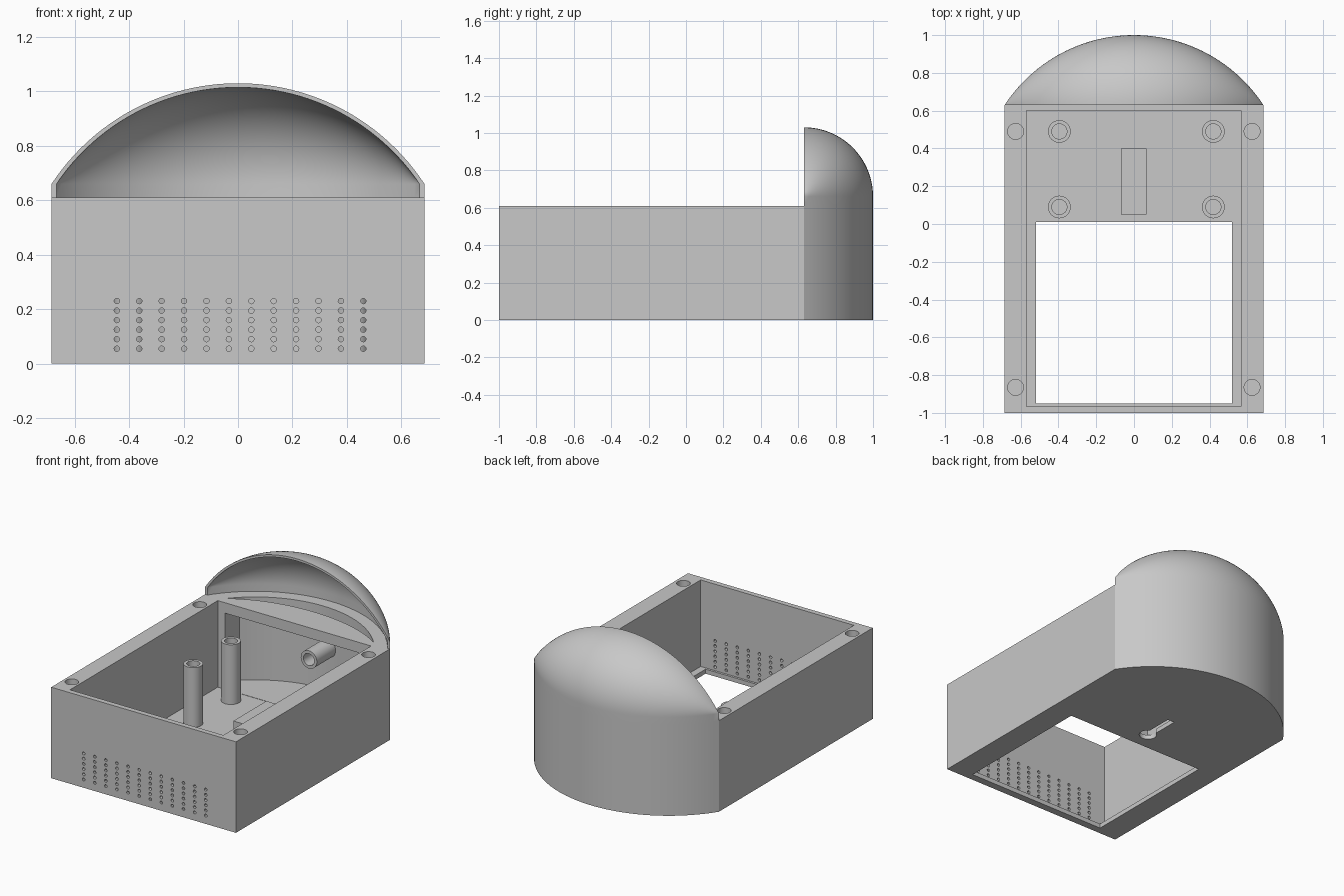
import bpy, bmesh
from math import sin, cos, pi, acos, sqrt, radians
from mathutils import Matrix

if "Cube" in bpy.data.objects:
    bpy.data.objects.remove(bpy.data.objects["Cube"])

grey = bpy.data.materials.new("plain_grey")
grey.use_nodes = True
colour = (0.58, 0.58, 0.58, 1)
grey.diffuse_color = colour
grey.node_tree.nodes["Principled BSDF"].inputs["Base Color"].default_value = colour

# Main dimensions
HALF_W, FRONT, CHORD, RIM, FLOOR = 0.685, -1.0, 0.63, 0.61, 0.03
SPRING = 0.66                   # height where the dome begins
R, SHELL = 0.819, 0.015         # radius of the rounded back, dome thickness
CY = 1.0 - R                    # centre of the rounded back
SEGS = 48


def back_arc(radius, y_end):
    """Arc points about the back centre, from +x to -x, ending at y_end."""
    a = acos((y_end - CY) / radius)
    angles = [a - 2 * a * i / SEGS for i in range(SEGS + 1)]
    return [(radius * sin(t), CY + radius * cos(t)) for t in angles]


def rect(x0, x1, y0, y1):
    return [(x0, y0), (x1, y0), (x1, y1), (x0, y1)]


def circle(x, y, r, n=32):
    return [(x + r * cos(2 * pi * i / n), y + r * sin(2 * pi * i / n)) for i in range(n)]


def add_prism(bm, outline, z0, z1):
    low = [bm.verts.new((x, y, z0)) for x, y in outline]
    high = [bm.verts.new((x, y, z1)) for x, y in outline]
    bm.faces.new(low[::-1])
    bm.faces.new(high)
    for i in range(len(low)):
        j = (i + 1) % len(low)
        bm.faces.new((low[i], low[j], high[j], high[i]))


def finish(name, bm):
    bmesh.ops.recalc_face_normals(bm, faces=bm.faces)
    mesh = bpy.data.meshes.new(name)
    bm.to_mesh(mesh)
    bm.free()
    mesh.materials.append(grey)
    ob = bpy.data.objects.new(name, mesh)
    bpy.context.collection.objects.link(ob)
    return ob


def prisms(name, *parts):
    bm = bmesh.new()
    for outline, z0, z1 in parts:
        add_prism(bm, outline, z0, z1)
    return finish(name, bm)


def cut(ob, cutters):
    """Subtract the cutters, bake the result and remove the cutters."""
    for c in cutters:
        c.hide_render = True
        m = ob.modifiers.new("cut", 'BOOLEAN')
        m.operation, m.solver, m.object = 'DIFFERENCE', 'EXACT', c
    bpy.context.view_layer.update()
    graph = bpy.context.evaluated_depsgraph_get()
    mesh = bpy.data.meshes.new_from_object(ob.evaluated_get(graph))
    ob.modifiers.clear()
    ob.data = mesh
    for c in cutters:
        bpy.data.objects.remove(c)


def smooth(ob):
    bpy.ops.object.select_all(action='DESELECT')
    ob.select_set(True)
    bpy.context.view_layer.objects.active = ob
    bpy.ops.object.shade_smooth_by_angle(angle=radians(30))


def tube(name, outer, inner, length, matrix):
    """Hollow round post, open at both ends, standing along local z."""
    bm = bmesh.new()
    rings = [[bm.verts.new((x, y, z)) for x, y in circle(0, 0, r)]
             for r, z in ((inner, 0), (outer, 0), (outer, length), (inner, length))]
    for k in range(4):
        a, b = rings[k], rings[(k + 1) % 4]
        for i in range(len(a)):
            j = (i + 1) % len(a)
            bm.faces.new((a[i], a[j], b[j], b[i]))
    bm.transform(matrix)
    smooth(finish(name, bm))


# Case: box with a rounded back
case = prisms("case", ([(-HALF_W, FRONT), (HALF_W, FRONT)] + back_arc(R, CHORD), 0, RIM))

cavity = prisms("cavity_cutter", (rect(-0.57, 0.567, -0.965, 0.60), FLOOR, 0.8))

# Rear compartment behind a window in the cavity's back wall
x_in = 0.515
y_in = CY + sqrt(0.77 ** 2 - x_in ** 2)
rear = prisms("rear_cutter",
              ([(-x_in, 0.5), (x_in, 0.5)] + back_arc(0.77, y_in), FLOOR + 0.002, 0.54))

# Crescent slot in the deck beneath the dome
outer_edge = back_arc(0.723, 0.65)
inner_edge = [(x, 0.65 + (y - 0.65) * 0.6) for x, y in outer_edge[1:-1]]
slot = prisms("slot_cutter", (outer_edge + inner_edge[::-1], 0.53, 0.7))

# Large floor opening and the hanging keyhole
opening = prisms("opening_cutter", (rect(-0.52, 0.52, -0.95, 0.01), -0.1, 0.1))
key_round = prisms("key_round_cutter", (circle(0, 0.136, 0.055), -0.1, 0.1))
key_slot = prisms("key_slot_cutter", (rect(-0.025, 0.025, 0.136, 0.36), -0.1, 0.1))

# Blind screw holes in the rim
screws = prisms("screw_cutter", *[(circle(x, y, 0.042), 0.3, 0.7)
                                  for x in (-0.627, 0.625) for y in (-0.865, 0.49)])

# Grid of vent holes through the front wall
bm = bmesh.new()
for col in range(12):
    for row in range(6):
        add_prism(bm, circle(-0.445 + 0.0823 * col, 0.055 + 0.035 * row, 0.01, 12), 0.94, 1.05)
bm.transform(Matrix.Rotation(radians(90), 4, 'X'))
vents = finish("vent_cutter", bm)

cut(case, [cavity, rear, slot, opening, key_round, key_slot, screws, vents])
smooth(case)

# Cover over the keyhole
cover = prisms("keyhole_cover", (rect(-0.07, 0.065, 0.05, 0.40), FLOOR - 0.004, 0.147))
cut(cover, [prisms("pocket_cutter", (rect(-0.055, 0.05, 0.065, 0.385), 0, 0.125))])

# Standing posts and the horizontal rear tube
for side, x in (("right", -0.395), ("left", 0.42)):
    for place, y in (("front", 0.09), ("back", 0.49)):
        tube(f"{side}_{place}_post", 0.06, 0.04, 0.405,
             Matrix.Translation((x, y, FLOOR - 0.005)))
tube("rear_tube", 0.06, 0.04, 0.22,
     Matrix.Translation((0, 0.75, 0.31)) @ Matrix.Rotation(radians(-90), 4, 'X'))

# Dome: thin collar rising from the deck, then the arc swept a quarter turn
bm = bmesh.new()
loop = back_arc(R, CHORD) + back_arc(R - SHELL, CHORD)[::-1]
rows = [[bm.verts.new((x, y, RIM)) for x, y in loop]]
TURNS = 32
for k in range(TURNS + 1):
    t = pi / 2 * k / TURNS
    rows.append([bm.verts.new((x, CHORD + (y - CHORD) * cos(t), SPRING + (y - CHORD) * sin(t)))
                 for x, y in loop])
n = len(loop)
for a, b in zip(rows, rows[1:]):
    for i in range(n):
        j = (i + 1) % n
        bm.faces.new((a[i], a[j], b[j], b[i]))
for row in (rows[0], rows[-1]):
    for i in range(SEGS):
        bm.faces.new((row[i], row[i + 1], row[n - 2 - i], row[n - 1 - i]))
bmesh.ops.remove_doubles(bm, verts=bm.verts, dist=0.0001)
smooth(finish("dome", bm))
